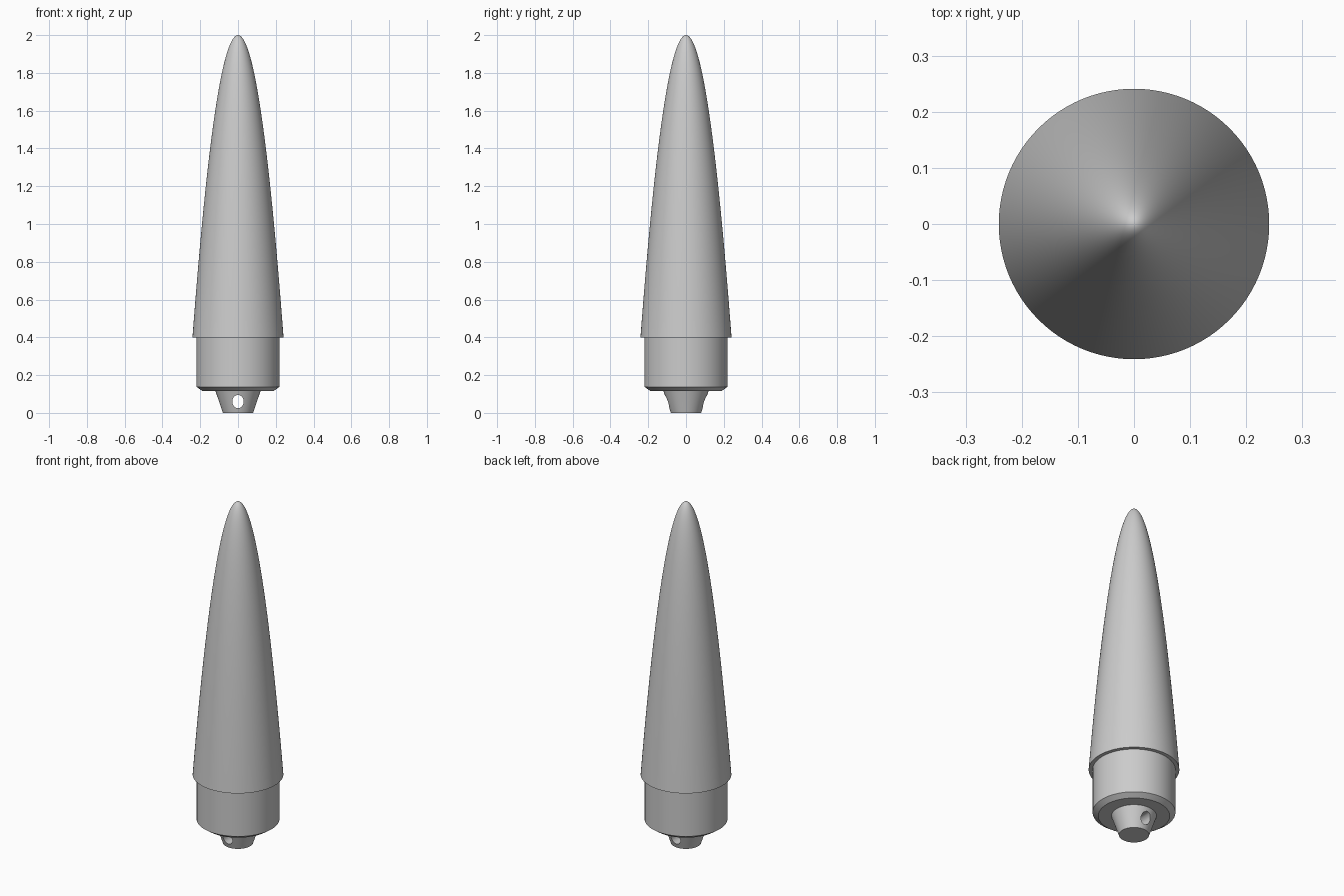
import bpy, bmesh, math

if "Cube" in bpy.data.objects:
    bpy.data.objects.remove(bpy.data.objects["Cube"], do_unlink=True)

SEGMENTS = 96
NOSE_RADIUS, NOSE_BASE, HEIGHT = 0.241, 0.4, 2.0
SHOULDER_RADIUS = 0.22

grey = bpy.data.materials.new("plain grey")
grey.use_nodes = True
colour = (0.6, 0.6, 0.6, 1)
grey.diffuse_color = colour
grey.node_tree.nodes["Principled BSDF"].inputs["Base Color"].default_value = colour


def select_only(obj):
    bpy.ops.object.select_all(action="DESELECT")
    obj.select_set(True)
    bpy.context.view_layer.objects.active = obj


def smooth(obj):
    select_only(obj)
    bpy.ops.object.shade_smooth_by_angle(angle=math.radians(25))


def revolve(name, profile):
    """Spin (radius, z) points about the z axis; zero radii become poles."""
    bm = bmesh.new()
    verts = [bm.verts.new((r, 0, z)) for r, z in profile]
    edges = [bm.edges.new(pair) for pair in zip(verts, verts[1:])]
    bmesh.ops.spin(bm, geom=verts + edges, cent=(0, 0, 0), axis=(0, 0, 1),
                   angle=math.tau, steps=SEGMENTS, use_merge=True)
    bmesh.ops.remove_doubles(bm, verts=bm.verts[:], dist=1e-5)
    bmesh.ops.recalc_face_normals(bm, faces=bm.faces[:])
    mesh = bpy.data.meshes.new(name)
    bm.to_mesh(mesh)
    bm.free()
    obj = bpy.data.objects.new(name, mesh)
    bpy.context.collection.objects.link(obj)
    mesh.materials.append(grey)
    return obj


# Parabolic nose with a flat lip under its rim
STEPS = 60
curve = [(NOSE_RADIUS * i / STEPS,
          HEIGHT - (HEIGHT - NOSE_BASE) * (i / STEPS) ** 2)
         for i in range(STEPS + 1)]
smooth(revolve("nose_cone", curve + [(SHOULDER_RADIUS, NOSE_BASE)]))

# Straight shoulder with a chamfered lower edge and flat underside
smooth(revolve("shoulder", [(SHOULDER_RADIUS, NOSE_BASE), (SHOULDER_RADIUS, 0.138),
                            (0.19, 0.117), (0.11, 0.117)]))

# Tapered boss at the bottom
boss = revolve("cord_boss", [(0, 0.118), (0.12, 0.118), (0.08, 0), (0, 0)])

# Cord hole through the boss, front to back
bpy.ops.mesh.primitive_cylinder_add(vertices=40, radius=0.032, depth=0.5,
                                    location=(0, 0, 0.06),
                                    rotation=(math.pi / 2, 0, 0))
drill = bpy.context.object
drill.name = "hole_cutter"
drill.scale = (0.95, 1.08, 1)
drill.hide_render = True
drill.data.materials.append(grey)
cut = boss.modifiers.new("cord hole", "BOOLEAN")
cut.operation = "DIFFERENCE"
cut.solver = "EXACT"
cut.object = drill
select_only(boss)
bpy.ops.object.modifier_apply(modifier=cut.name)
bpy.data.objects.remove(drill, do_unlink=True)
smooth(boss)
